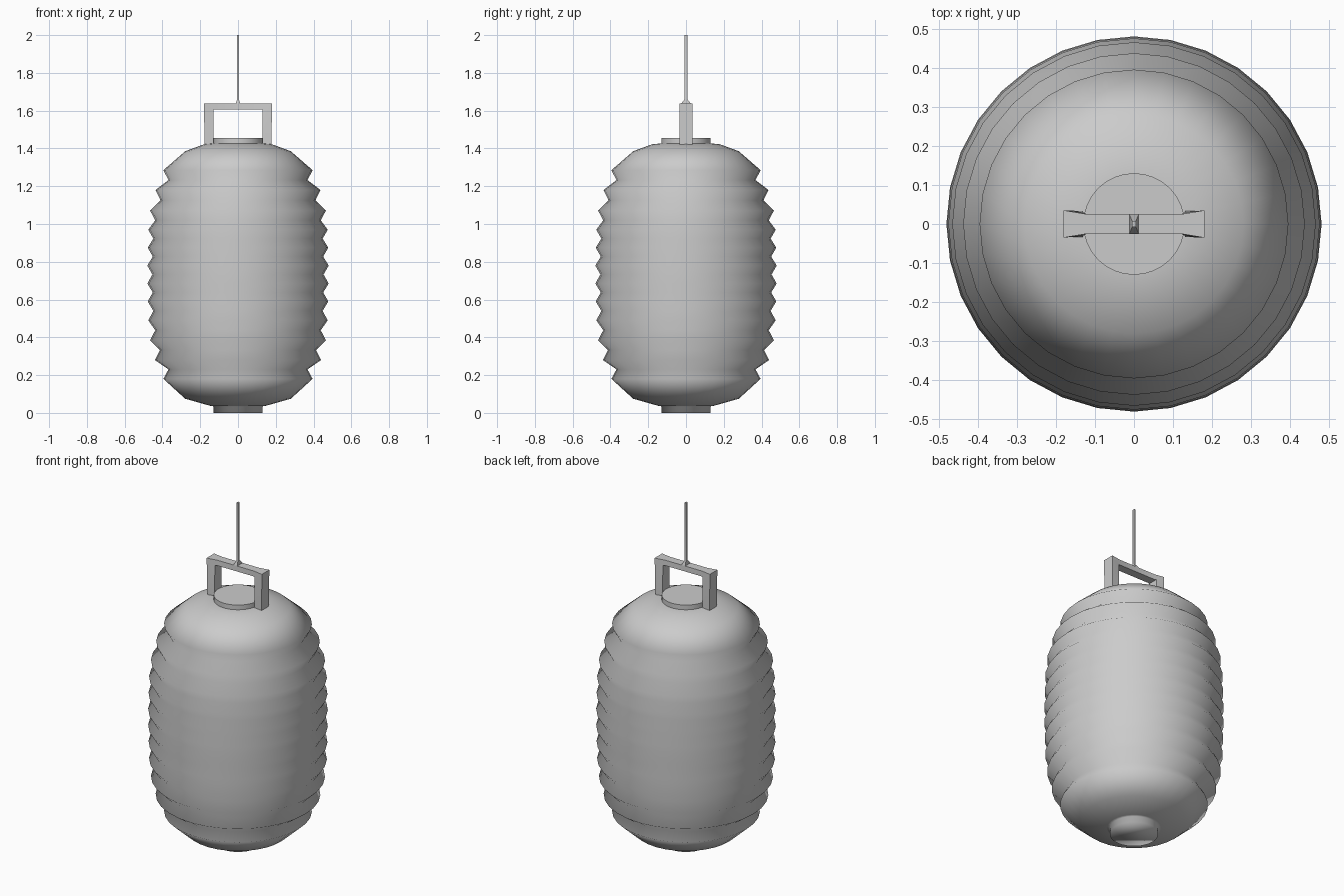
import bpy, bmesh, math
from mathutils import Vector

if "Cube" in bpy.data.objects:
    bpy.data.objects.remove(bpy.data.objects["Cube"])


def finish(name, bm, angle=None):
    bmesh.ops.remove_doubles(bm, verts=bm.verts, dist=1e-5)
    bmesh.ops.recalc_face_normals(bm, faces=bm.faces)
    me = bpy.data.meshes.new(name)
    bm.to_mesh(me)
    bm.free()
    ob = bpy.data.objects.new(name, me)
    bpy.context.collection.objects.link(ob)
    me.shade_smooth()
    if angle is not None:
        me.set_sharp_from_angle(angle=math.radians(angle))
    return ob


def loft(name, rings, angle=None):
    """Skin closed rings of points and cap both ends."""
    bm = bmesh.new()
    loops = [[bm.verts.new(p) for p in ring] for ring in rings]
    n = len(loops[0])
    for a, b in zip(loops, loops[1:]):
        for i in range(n):
            j = (i + 1) % n
            bm.faces.new((a[i], a[j], b[j], b[i]))
    bm.faces.new(loops[0])
    bm.faces.new(loops[-1])
    return finish(name, bm, angle)


def circle(r, z, n=32):
    return [(r * math.cos(2 * math.pi * i / n), r * math.sin(2 * math.pi * i / n), z)
            for i in range(n)]


# Pleated paper body: ridges with a valley between each pair
ridges = [(0.395, 0.18), (0.44, 0.28), (0.465, 0.385), (0.475, 0.49),
          (0.478, 0.59), (0.48, 0.685), (0.48, 0.78), (0.478, 0.875),
          (0.475, 0.97), (0.465, 1.07), (0.437, 1.18), (0.395, 1.285)]
profile = [(0.13, 0.0), (0.13, 0.035), (0.145, 0.037), (0.28, 0.075)]
for (r0, z0), (r1, z1) in zip(ridges, ridges[1:]):
    profile += [(r0, z0), (min(r0, r1) - 0.027, (z0 + z1) / 2)]
profile += [ridges[-1], (0.28, 1.385), (0.18, 1.422), (0.12, 1.428)]
loft("lantern_body", [circle(r, z) for r, z in profile])

# Top lid
loft("top_lid", [circle(0.13, 1.42), circle(0.13, 1.455)], 30)


# Handle: one rectangular bar bent over the lid
def bar_ring(outer, inner, wo, wi):
    (xo, zo), (xi, zi) = outer, inner
    return [(xo, -wo, zo), (xo, wo, zo), (xi, wi, zi), (xi, -wi, zi)]


half = [bar_ring((0.177, 1.41), (0.13, 1.41), 0.033, 0.033),
        bar_ring((0.18, 1.637), (0.13, 1.605), 0.035, 0.03),
        bar_ring((0.12, 1.637), (0.12, 1.605), 0.025, 0.025)]
mirrored = [[(-x, y, z) for x, y, z in ring] for ring in reversed(half)]
loft("handle", half + mirrored, 50)


# Hanging cord flaring into the handle
def rect(hx, hy, z):
    return [(-hx, -hy, z), (hx, -hy, z), (hx, hy, z), (-hx, hy, z)]


loft("hanging_cord", [rect(0.012, 0.025, 1.63), rect(0.012, 0.025, 1.638),
                      rect(0.005, 0.008, 1.66), rect(0.005, 0.008, 2.0)], 50)
